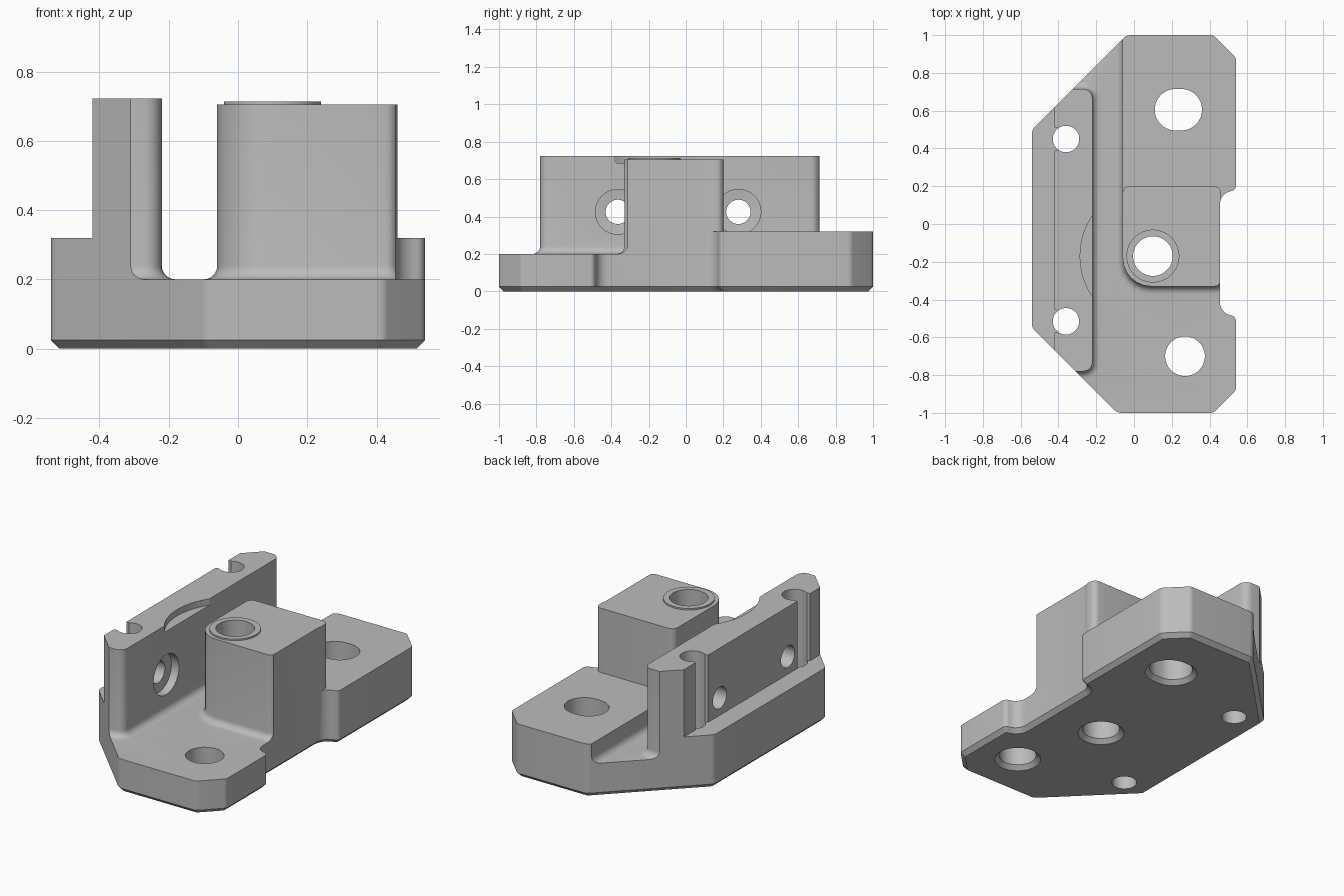
import bpy, bmesh, math
from mathutils import Vector

if "Cube" in bpy.data.objects:
    bpy.data.objects.remove(bpy.data.objects["Cube"])

grey = bpy.data.materials.new("machined grey")
grey.use_nodes = True
grey.diffuse_color = (0.5, 0.5, 0.5, 1)
grey.node_tree.nodes["Principled BSDF"].inputs["Base Color"].default_value = (0.5, 0.5, 0.5, 1)


def rounded(corners, steps=6):
    """Outline from (x, y, radius) corners, each replaced by an arc."""
    out = []
    for i, (x, y, r) in enumerate(corners):
        p = Vector((x, y))
        if r == 0:
            out.append(p)
            continue
        a = (Vector(corners[i - 1][:2]) - p).normalized()
        b = (Vector(corners[(i + 1) % len(corners)][:2]) - p).normalized()
        half = a.angle(b) / 2
        centre = p + (a + b).normalized() * r / math.sin(half)
        u = p + a * r / math.tan(half) - centre
        v = p + b * r / math.tan(half) - centre
        turn = u.angle(v)
        for k in range(steps + 1):
            t = k / steps
            out.append(centre + (u * math.sin((1 - t) * turn) + v * math.sin(t * turn)) / math.sin(turn))
    return out


def inset(pts, d):
    """Counter-clockwise outline moved inward by d with mitred corners."""
    out = []
    for i, p in enumerate(pts):
        e = (p - pts[i - 1]).normalized()
        f = (pts[(i + 1) % len(pts)] - p).normalized()
        n, m = Vector((-e.y, e.x)), Vector((-f.y, f.x))
        out.append(p + (n + m) * d / (1 + n.dot(m)))
    return out


def slot(x, y, r, half=0, n=48):
    """Circle, or a slot stretched along x."""
    angles = [(i + 0.5) * math.tau / n for i in range(n)]
    return [Vector((x + math.copysign(half, math.cos(a)) + r * math.cos(a), y + r * math.sin(a))) for a in angles]


def loft(name, layers):
    """Solid through rising (z, counter-clockwise outline) layers."""
    bm = bmesh.new()
    rings = [[bm.verts.new((p.x, p.y, z)) for p in pts] for z, pts in layers]
    n = len(rings[0])
    bm.faces.new(rings[0][::-1])
    bm.faces.new(rings[-1])
    for low, high in zip(rings, rings[1:]):
        for i in range(n):
            j = (i + 1) % n
            bm.faces.new((low[i], low[j], high[j], high[i]))
    bm.normal_update()
    mesh = bpy.data.meshes.new(name)
    bm.to_mesh(mesh)
    bm.free()
    mesh.materials.append(grey)
    ob = bpy.data.objects.new(name, mesh)
    bpy.context.collection.objects.link(ob)
    return ob


def prism(name, pts, z0, z1):
    return loft(name, [(z0, pts), (z1, pts)])


def box(name, x0, x1, z0):
    return prism(name, [Vector(p) for p in ((x0, -1.3), (x1, -1.3), (x1, 1.3), (x0, 1.3))], z0, 1)


def combine(target, tool, operation='DIFFERENCE'):
    tool.hide_render = True
    mod = target.modifiers.new("cut", 'BOOLEAN')
    mod.operation = operation
    mod.solver = 'EXACT'
    mod.object = tool
    bpy.context.view_layer.objects.active = target
    bpy.ops.object.modifier_apply(modifier=mod.name)
    bpy.data.objects.remove(tool)


# Solid blank with a chamfered underside and a relief notch on one side
outline = rounded([
    (-0.54, 0.5, 0.05), (-0.54, -0.55, 0.05), (-0.09, -1, 0.06), (0.42, -1, 0.04),
    (0.54, -0.88, 0.04), (0.54, -0.49, 0.03), (0.455, -0.47, 0.07),
    (0.455, 0.16, 0.07), (0.54, 0.18, 0.03), (0.54, 0.88, 0.04),
    (0.42, 1, 0.04), (-0.04, 1, 0.06)])
bracket = loft("bracket_body", [(0, inset(outline, 0.025)), (0.025, outline), (0.723, outline)])

# Low floor: the channel and front pad, filleted against wall and block
floor = rounded([
    (-0.9, -0.78, 0), (-0.9, -1.4, 0), (0.9, -1.4, 0), (0.9, -0.2, 0), (0.46, -0.2, 0),
    (0.46, -0.33, 0.035), (-0.06, -0.33, 0.15), (-0.06, 1.4, 0), (-0.9, 1.4, 0),
    (-0.9, 0.715, 0), (-0.22, 0.715, 0.05), (-0.22, -0.78, 0.05)])
fillet = []
for k in range(7):
    a = k * math.pi / 12
    fillet.append((0.2 + 0.04 * (1 - math.cos(a)), inset(floor, 0.04 * (1 - math.sin(a)))))
combine(bracket, loft("floor_cutter", fillet + [(1, floor)]))

# Raised rear pad behind the block
pad = rounded([
    (-0.15, 1.4, 0), (-0.15, 0.15, 0), (-0.06, 0.15, 0), (-0.06, 0.2, 0.035),
    (0.46, 0.2, 0.035), (0.46, 0.1, 0), (0.9, 0.1, 0), (0.9, 1.4, 0)])
combine(bracket, prism("pad_cutter", pad, 0.32, 1))

# Block top, outer ledge and the seat boss
combine(bracket, box("block_top_cutter", -0.14, 0.9, 0.705))
combine(bracket, box("ledge_cutter", -0.9, -0.42, 0.32))
combine(bracket, prism("seat_boss", slot(0.1, -0.17, 0.14), 0.6, 0.714), 'UNION')

# Clearance scoop in the wall, concentric with the boss
arc = [math.radians(145 + 70 * k / 20) for k in range(21)]
scoop = [Vector((0.1 + 0.385 * math.cos(a), -0.17 + 0.385 * math.sin(a))) for a in arc]
combine(bracket, prism("scoop_cutter", scoop, 0.685, 1))

# Bolt holes, countersunk underneath
for x, y, r, half in ((0.1, -0.17, 0.105, 0), (0.27, -0.7, 0.105, 0), (0.235, 0.605, 0.11, 0.015)):
    layers = [(-0.01, slot(x, y, r + 0.035, half)), (0.025, slot(x, y, r, half)), (1, slot(x, y, r, half))]
    combine(bracket, loft("bolt_hole_cutter", layers))

# Vertical pin holes opening through the outer face of the wall
for y in (0.45, -0.515):
    combine(bracket, prism("pin_hole_cutter", slot(-0.36, y, 0.07), -0.1, 1))
    mouth = [Vector((-0.36, y - 0.05)), Vector((-0.36, y + 0.05)),
             Vector((-0.44, y + 0.063)), Vector((-0.44, y - 0.063))]
    combine(bracket, prism("pin_mouth_cutter", mouth, 0.32, 1))

# Counterbored cross holes through the wall
for y in (-0.365, 0.28):
    layers = [(-0.6, slot(0, 0, 0.065)), (-0.275, slot(0, 0, 0.065)),
              (-0.27, slot(0, 0, 0.12)), (-0.15, slot(0, 0, 0.12))]
    tool = loft("cross_hole_cutter", layers)
    for v in tool.data.vertices:
        v.co = (v.co.z, y + v.co.x, 0.425 + v.co.y)
    combine(bracket, tool)

bpy.ops.object.select_all(action='DESELECT')
bracket.select_set(True)
bpy.context.view_layer.objects.active = bracket
bpy.ops.object.shade_smooth_by_angle(angle=math.radians(30))
